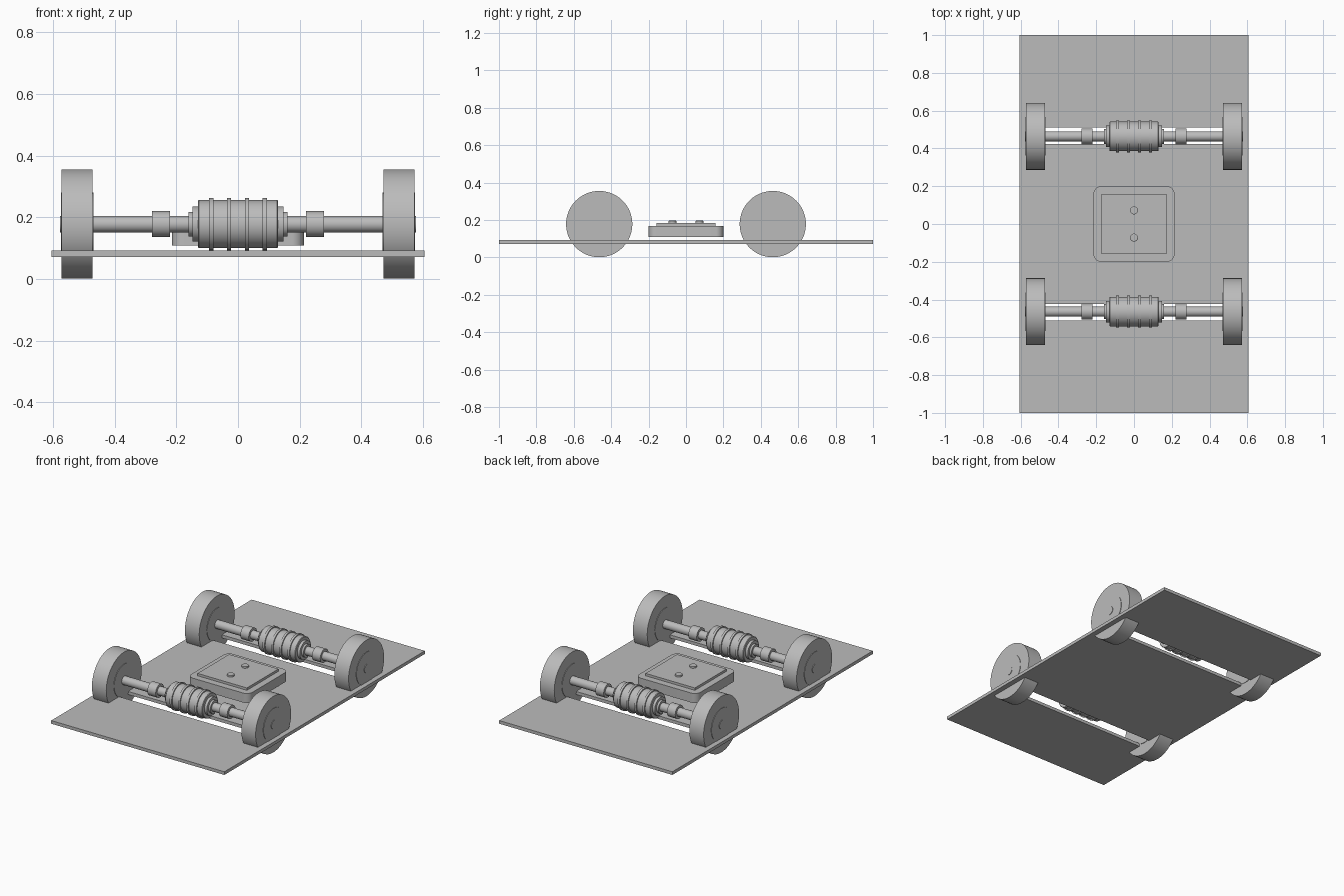
import bpy
import bmesh
import math
from mathutils import Vector

cube = bpy.data.objects.get("Cube")
if cube:
    bpy.data.objects.remove(cube, do_unlink=True)

grey = bpy.data.materials.new("plain grey")
grey.use_nodes = True
GREY = (0.5, 0.5, 0.5, 1)
grey.diffuse_color = GREY
grey.node_tree.nodes["Principled BSDF"].inputs["Base Color"].default_value = GREY

AXLE_Y, AXLE_Z = 0.464, 0.178


def finish(name, bm, location, smooth=True):
    bmesh.ops.recalc_face_normals(bm, faces=bm.faces)
    mesh = bpy.data.meshes.new(name)
    bm.to_mesh(mesh)
    bm.free()
    obj = bpy.data.objects.new(name, mesh)
    bpy.context.collection.objects.link(obj)
    obj.location = location
    mesh.materials.append(grey)
    bpy.ops.object.select_all(action='DESELECT')
    obj.select_set(True)
    bpy.context.view_layer.objects.active = obj
    if smooth:
        bpy.ops.object.shade_smooth_by_angle(angle=math.radians(30))
    return obj


def turned(name, profile, location, axis='X', segments=64):
    """Revolve (distance along axis, radius) points around the axis."""
    along = Vector((1, 0, 0)) if axis == 'X' else Vector((0, 0, 1))
    out = Vector((0, 0, 1)) if axis == 'X' else Vector((1, 0, 0))
    bm = bmesh.new()
    points = [(profile[0][0], 0)] + profile + [(profile[-1][0], 0)]
    verts = [bm.verts.new(along * a + out * r) for a, r in points]
    edges = [bm.edges.new(pair) for pair in zip(verts, verts[1:])]
    bmesh.ops.spin(bm, geom=verts + edges, cent=(0, 0, 0), axis=along,
                   angle=math.tau, steps=segments, use_merge=True)
    bmesh.ops.remove_doubles(bm, verts=bm.verts, dist=0.00001)
    return finish(name, bm, location)


def block(name, size, location, corner=0.0):
    """Box with optionally rounded upright corners."""
    bm = bmesh.new()
    bmesh.ops.create_cube(bm, size=1)
    bmesh.ops.scale(bm, vec=size, verts=bm.verts)
    if corner:
        upright = [e for e in bm.edges
                   if abs(e.verts[0].co.z - e.verts[1].co.z) > size[2] / 2]
        bmesh.ops.bevel(bm, geom=upright, offset=corner, segments=8,
                        profile=0.5, affect='EDGES')
    return finish(name, bm, location, smooth=corner > 0)


# Base plate with a slot beneath each axle
plate = block("base_plate", (1.21, 2, 0.02), (0, 0, 0.082))
for side in (-1, 1):
    cutter = block("slot_cutter", (1.04, 0.088, 0.1), (0, side * 0.468, 0.082))
    cutter.hide_render = True
    cut = plate.modifiers.new("slot", 'BOOLEAN')
    cut.operation = 'DIFFERENCE'
    cut.solver = 'EXACT'
    cut.object = cutter
    bpy.context.view_layer.objects.active = plate
    bpy.ops.object.modifier_apply(modifier=cut.name)
    bpy.data.objects.remove(cutter, do_unlink=True)

# Control box with lid and two round bolts
block("control_box", (0.428, 0.4, 0.06), (0, 0, 0.139), 0.04)
block("box_lid", (0.345, 0.315, 0.016), (0, 0, 0.176))
for y in (-0.072, 0.072):
    turned("lid_bolt", [(0, 0.021), (0.011, 0.021), (0.013, 0.018)],
           (0, y, 0.183), axis='Z', segments=24)

# Stepped motor housing: half profile mirrored along the axle
half = [(0.16, 0.04), (0.147, 0.04), (0.147, 0.057), (0.13, 0.057),
        (0.13, 0.075), (0.127, 0.078)]
motor = [(-x, r) for x, r in half] + [(x, r) for x, r in reversed(half)]

for end, y in (("front", -AXLE_Y), ("back", AXLE_Y)):
    centre = Vector((0, y, AXLE_Z))
    turned(end + "_axle", [(-0.578, 0.027), (0.578, 0.027)], centre, segments=32)
    turned(end + "_motor", motor, centre)
    # Cooling rings around the motor
    for i in range(4):
        x = -0.087 + i * 0.058
        turned(end + "_motor_ring", [(-0.007, 0.085), (0.007, 0.085)],
               centre + Vector((x, 0, 0)))
    for side, s in (("right", -1), ("left", 1)):
        name = end + "_" + side
        turned(name + "_collar", [(-0.029, 0.042), (0.029, 0.042)],
               centre + Vector((s * 0.25, 0, 0)), segments=32)
        turned(name + "_wheel", [(-0.05, 0.177), (0.05, 0.177)],
               centre + Vector((s * 0.522, 0, 0)), segments=96)
        turned(name + "_hub", [(-0.053, 0.102), (0.053, 0.102)],
               centre + Vector((s * 0.522, 0, 0)))
